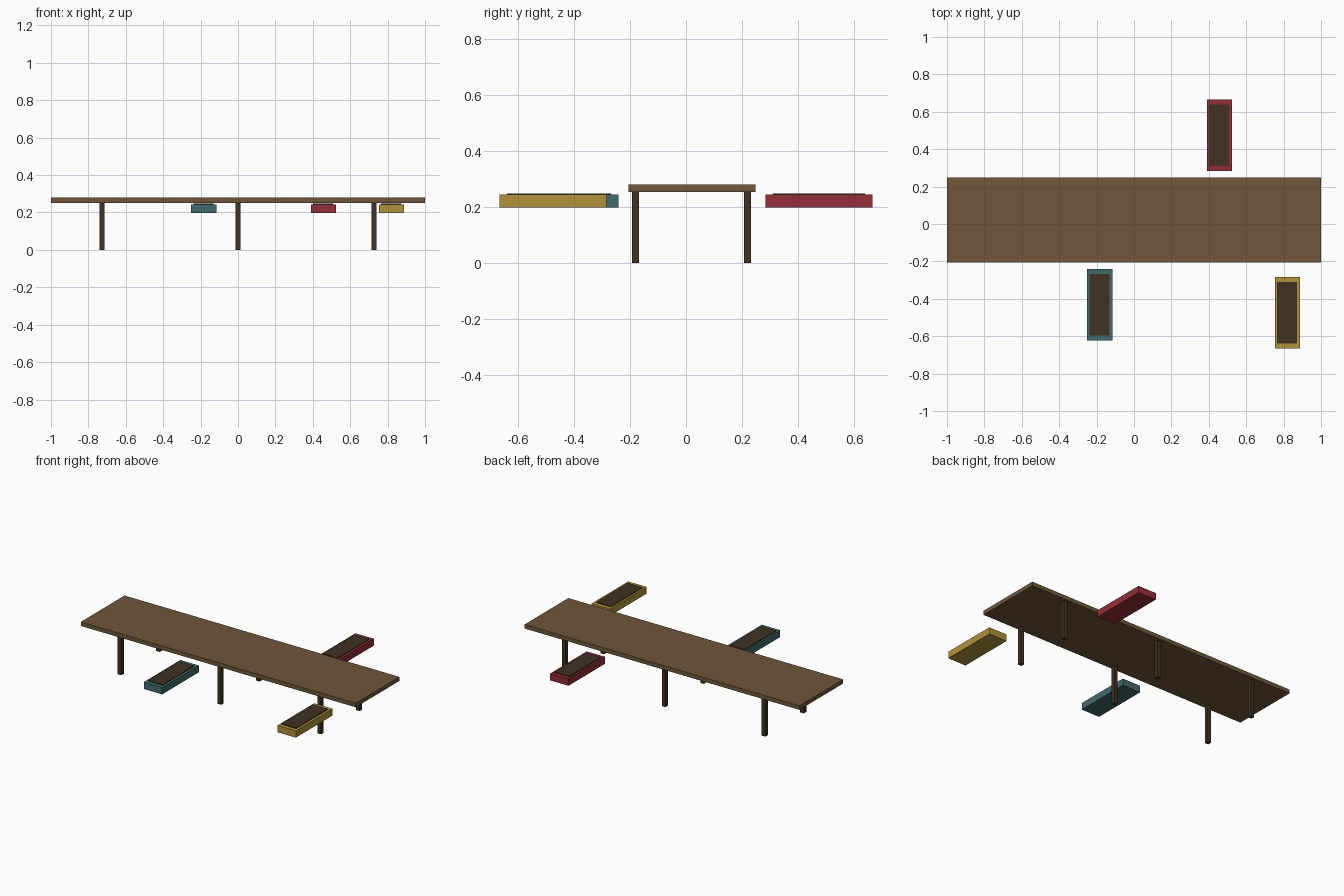
import bpy

cube = bpy.data.objects.get("Cube")
if cube:
    bpy.data.objects.remove(cube, do_unlink=True)


def make_material(name, hex_colour):
    """Flat material from an sRGB hex string, stored as linear values."""
    srgb = [int(hex_colour[i:i + 2], 16) / 255 for i in (0, 2, 4)]
    colour = [((c + 0.055) / 1.055) ** 2.4 for c in srgb] + [1]
    mat = bpy.data.materials.new(name)
    mat.use_nodes = True
    mat.diffuse_color = colour
    mat.node_tree.nodes["Principled BSDF"].inputs["Base Color"].default_value = colour
    return mat


def box(name, x, y, z, mat):
    """Box spanning the (low, high) pairs on each axis."""
    spans = (x, y, z)
    bpy.ops.mesh.primitive_cube_add(size=1, location=[(a + b) / 2 for a, b in spans])
    obj = bpy.context.object
    obj.name = name
    obj.scale = [b - a for a, b in spans]
    bpy.ops.object.transform_apply(location=False, rotation=False, scale=True)
    obj.data.materials.append(mat)
    return obj


def around(centre, size):
    return (centre - size / 2, centre + size / 2)


wood = make_material("brown wood", "70563A")
dark = make_material("dark wood", "403222")
yellow = make_material("mustard yellow", "B0923A")
red = make_material("deep red", "942D37")
teal = make_material("muted teal", "416A6E")

# Table top
box("table_top", (-1, 1), (-0.205, 0.249), (0.252, 0.279), wood)

# Three pairs of square legs
for x, place in ((-0.727, "right"), (0, "middle"), (0.727, "left")):
    for y, side in ((-0.18, "front"), (0.22, "back")):
        box(f"{side}_{place}_leg", around(x, 0.026), around(y, 0.026), (0, 0.254), dark)

# Floating benches, each with a thin dark pad on top
for name, x, y, mat in (("teal", -0.183, -0.432, teal),
                        ("yellow", 0.82, -0.475, yellow),
                        ("red", 0.456, 0.475, red)):
    box(f"{name}_bench", around(x, 0.134), around(y, 0.381), (0.198, 0.243), mat)
    box(f"{name}_bench_pad", around(x - 0.002, 0.107), around(y, 0.33), (0.24, 0.248), dark)
